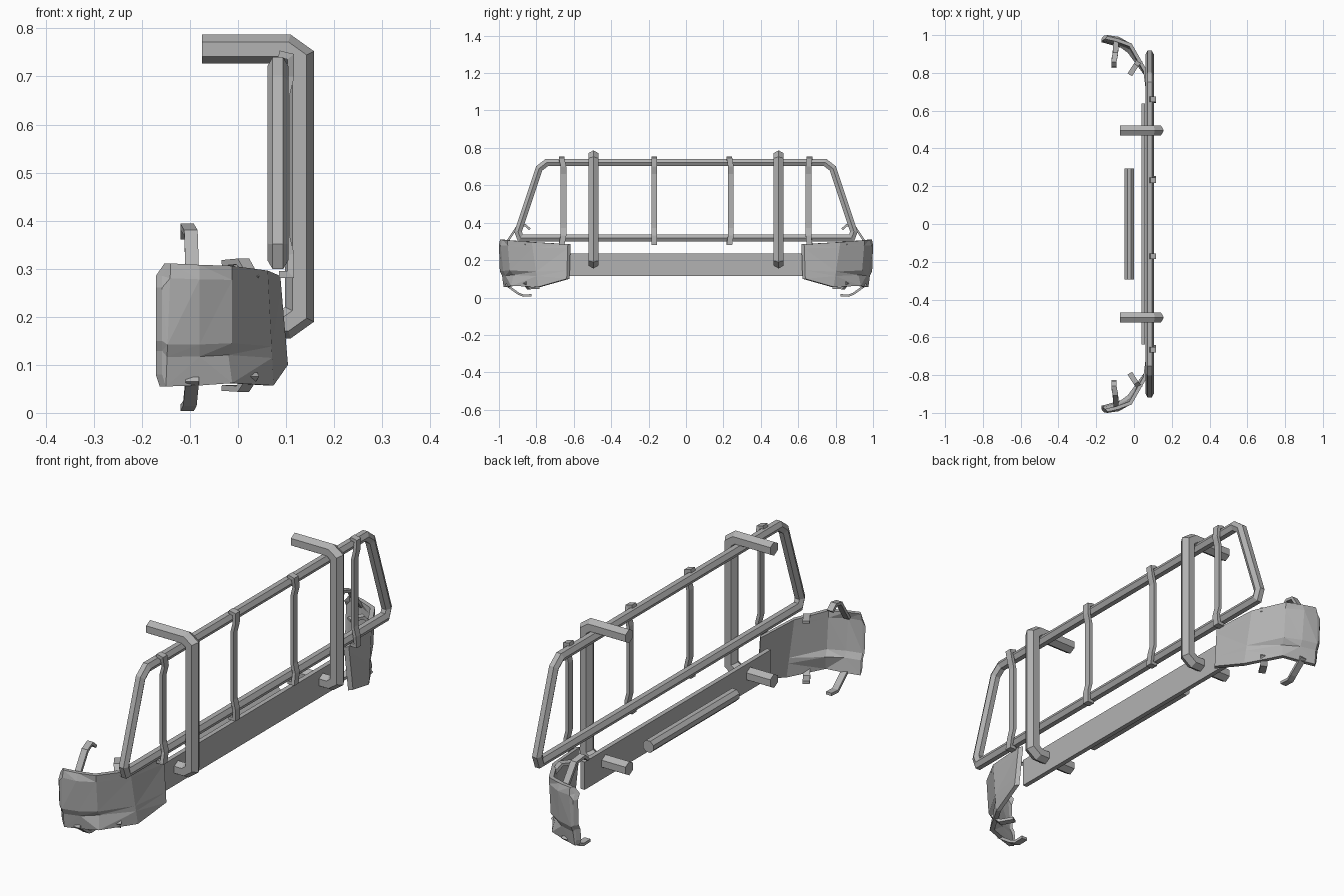
import bpy, bmesh, math
from mathutils import Vector

cube = bpy.data.objects.get("Cube")
if cube:
    bpy.data.objects.remove(cube)

steel = bpy.data.materials.new("grey_steel")
steel.use_nodes = True
GREY = (0.45, 0.45, 0.45, 1)
steel.diffuse_color = GREY
steel.node_tree.nodes["Principled BSDF"].inputs["Base Color"].default_value = GREY


def finish(name, bm):
    bmesh.ops.recalc_face_normals(bm, faces=bm.faces)
    mesh = bpy.data.meshes.new(name)
    bm.to_mesh(mesh)
    bm.free()
    mesh.materials.append(steel)
    ob = bpy.data.objects.new(name, mesh)
    bpy.context.collection.objects.link(ob)
    return ob


def ngon(sides, radius, phase=0.0):
    """Cross-section as (across, along plane normal) pairs."""
    return [(radius * math.cos(phase + math.tau * i / sides),
             radius * math.sin(phase + math.tau * i / sides)) for i in range(sides)]


def rect(thick, width):
    return [(sx * thick / 2, sy * width / 2) for sx, sy in ((-1, -1), (1, -1), (1, 1), (-1, 1))]


def sweep(name, path, normal, section, closed=False, bow=0.0):
    """Sweep a section along a flat path with mitred corners."""
    pts = [Vector(p) for p in path]
    n, normal = len(pts), Vector(normal).normalized()
    bm = bmesh.new()
    rings = []
    for i, p in enumerate(pts):
        before = p - pts[i - 1] if closed or i > 0 else pts[1] - p
        after = pts[(i + 1) % n] - p if closed or i < n - 1 else before
        before, after = before.normalized(), after.normalized()
        tangent = (before + after).normalized()
        across = normal.cross(tangent).normalized() / max(0.5, tangent.dot(after))
        shift = Vector((0, bow if 1 < i < n - 2 else 0, 0))
        rings.append([bm.verts.new(p + across * a + normal * b + shift) for a, b in section])
    m = len(section)
    for i in range(n if closed else n - 1):
        r, s = rings[i], rings[(i + 1) % n]
        for j in range(m):
            k = (j + 1) % m
            bm.faces.new((r[j], r[k], s[k], s[j]))
    if not closed:
        bm.faces.new(rings[0])
        bm.faces.new(rings[-1])
    return finish(name, bm)


# Hoop frame: half outline mirrored into a closed loop
half = [(0.885, 0.318), (0.898, 0.352), (0.785, 0.69), (0.745, 0.721)]
loop = half + [(-y, z) for y, z in reversed(half)]
sweep("hoop_frame", [(0.083, y, z) for y, z in loop], (1, 0, 0),
      ngon(6, 0.022, math.pi / 6), closed=True)

# Two heavy posts with returns at top and bottom
post = [(-0.075, 0.757), (0.10, 0.757), (0.128, 0.737), (0.128, 0.205),
        (0.10, 0.185), (-0.075, 0.185)]
for side, y in (("right", -0.495), ("left", 0.495)):
    sweep(side + "_post", [(x, y, z) for x, z in post], (0, 1, 0), ngon(6, 0.03))

# Thin uprights hooked over the hoop
bar = [(0.085, 0.747), (0.110, 0.741), (0.110, 0.70), (0.100, 0.66),
       (0.100, 0.50), (0.100, 0.37), (0.110, 0.33), (0.110, 0.288), (0.085, 0.288)]
for i, (y, bow) in enumerate(((-0.665, 0.01), (-0.17, 0), (0.232, 0.008), (0.66, -0.005))):
    sweep(f"upright_{i + 1}", [(x, y, z) for x, z in bar], (0, 1, 0),
          rect(0.014, 0.03), bow=bow)

# Cross plate and the round tube behind it
sweep("cross_plate", [(0.049, -0.637, 0.176), (0.049, 0.637, 0.176)], (1, 0, 0),
      rect(0.12, 0.02))
sweep("rear_tube", [(-0.025, -0.295, 0.19), (-0.025, 0.295, 0.19)], (1, 0, 0),
      ngon(8, 0.027, math.pi / 8))

# Corner wing columns: (x, y) at top, (x, y) at bottom, z top, z bottom
columns = [((0.088, 0.632), (0.104, 0.638), 0.285, 0.100),
           ((0.062, 0.825), (0.074, 0.79), 0.296, 0.057),
           ((-0.012, 0.955), (-0.012, 0.935), 0.306, 0.062),
           ((-0.08, 0.980), (-0.08, 0.955), 0.308, 0.057),
           ((-0.140, 0.994), (-0.150, 0.975), 0.311, 0.055),
           ((-0.158, 0.985), (-0.158, 0.975), 0.285, 0.080)]
levels = (0.0, 0.12, 0.66, 0.76, 1.0)


def corner_wing(side, s):
    bm = bmesh.new()
    grid = []
    for ci, (top, low, zt, zb) in enumerate(columns):
        col = []
        for ri, t in enumerate(levels):
            x, y = (a + (b - a) * t for a, b in zip(top, low))
            if ci >= 3 and 0 < ri < 4:
                y += 0.014 if ri < 3 else 0.004
            if ci == 2 and ri == 3:
                x, y = x - 0.008, y - 0.018
            col.append(bm.verts.new((x, s * min(y, 1.0), zt + (zb - zt) * t)))
        grid.append(col)
    for a, b in zip(grid, grid[1:]):
        for r in range(len(levels) - 1):
            bm.faces.new((a[r], a[r + 1], b[r + 1], b[r]))
    bmesh.ops.triangulate(bm, faces=bm.faces[:])
    # Inner skin pushed toward the middle and joined along the rim
    back = bmesh.ops.duplicate(bm, geom=bm.verts[:] + bm.edges[:] + bm.faces[:])
    rim = [e for e in bm.edges if e.is_boundary]
    for v in back["geom"]:
        if isinstance(v, bmesh.types.BMVert):
            v.co += Vector((-0.013, -s * 0.015, 0))
    bmesh.ops.bridge_loops(bm, edges=rim)
    finish(side + "_corner_wing", bm)


# Wings with their bent mounting straps, mirrored across y
hooks = {"upper_outer_strap": ([(-0.095, 0.965, 0.285), (-0.098, 0.905, 0.375), (-0.106, 0.86, 0.387),
                                (-0.106, 0.835, 0.365)], (1, 0, 0)),
         "lower_outer_strap": ([(-0.095, 0.965, 0.070), (-0.100, 0.895, 0.020), (-0.106, 0.87, 0.010),
                                (-0.106, 0.825, 0.012)], (1, 0, 0)),
         "upper_inner_strap": ([(0.030, 0.865, 0.28), (0.010, 0.84, 0.315), (-0.022, 0.79, 0.312)],
                               (0.08, -0.05, 0)),
         "lower_inner_strap": ([(0.030, 0.865, 0.08), (0.010, 0.84, 0.050), (-0.022, 0.79, 0.052)],
                               (0.08, -0.05, 0))}
for side, s in (("right", -1), ("left", 1)):
    corner_wing(side, s)
    for name, (path, nrm) in hooks.items():
        sweep(f"{side}_{name}", [(x, s * y, z) for x, y, z in path],
              (nrm[0], s * nrm[1], nrm[2]), rect(0.012, 0.028))
